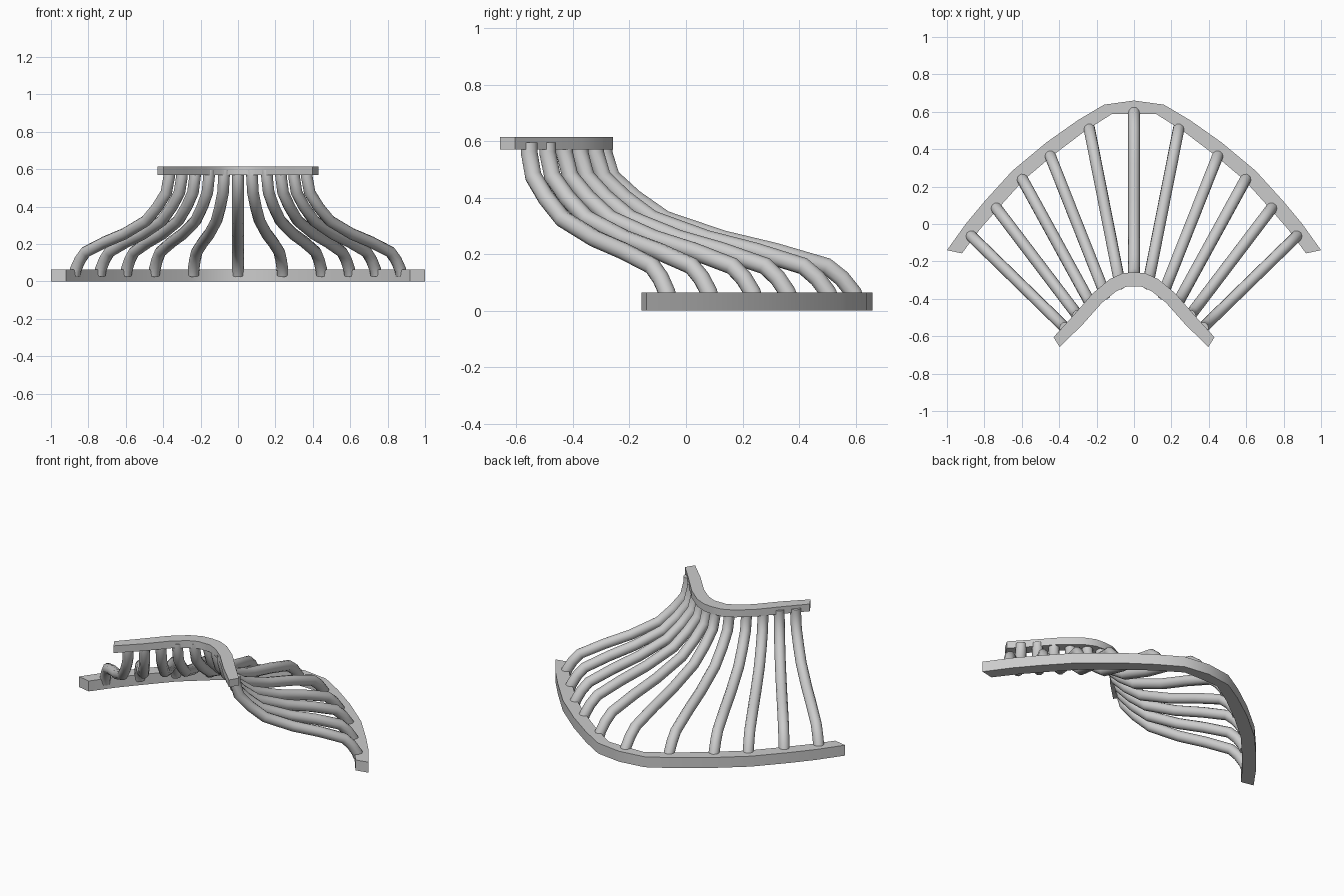
import bpy

if "Cube" in bpy.data.objects:
    bpy.data.objects.remove(bpy.data.objects["Cube"])


def finish(ob):
    bpy.ops.object.select_all(action='DESELECT')
    ob.select_set(True)
    bpy.context.view_layer.objects.active = ob
    bpy.ops.object.shade_smooth_by_angle(angle=0.7)


def mirrored(half):
    # half starts on the centre line; returns the full left-to-right path
    return [(-x, y) for x, y in reversed(half[1:])] + half


def rail(name, back, front, z0, z1):
    back, front = mirrored(back), mirrored(front)
    verts, faces = [], []
    for (bx, by), (fx, fy) in zip(back, front):
        verts += [(bx, by, z0), (bx, by, z1), (fx, fy, z1), (fx, fy, z0)]
    n = len(back)
    for i in range(n - 1):
        for k in range(4):
            a, b = 4 * i + k, 4 * i + (k + 1) % 4
            faces.append((a, a + 4, b + 4, b))
    faces += [(0, 1, 2, 3), tuple(4 * (n - 1) + k for k in (3, 2, 1, 0))]
    me = bpy.data.meshes.new(name)
    me.from_pydata(verts, [], faces)
    ob = bpy.data.objects.new(name, me)
    bpy.context.collection.objects.link(ob)
    bpy.context.view_layer.objects.active = ob
    ob.select_set(True)
    bpy.ops.object.mode_set(mode='EDIT')
    bpy.ops.mesh.select_all(action='SELECT')
    bpy.ops.mesh.normals_make_consistent(inside=False)
    bpy.ops.object.mode_set(mode='OBJECT')
    finish(ob)


# Curved rails
rail("lower_rail",
     [(0, .66), (.16, .638), (.30, .555), (.47, .435), (.65, .285), (.80, .12), (.90, 0), (1, -.14)],
     [(0, .59), (.12, .587), (.265, .495), (.43, .37), (.59, .235), (.725, .085), (.825, -.03), (.92, -.157)],
     0, .065)
rail("upper_rail",
     [(0, -.258), (.06, -.263), (.13, -.295), (.22, -.37), (.33, -.495), (.43, -.605)],
     [(0, -.335), (.04, -.335), (.095, -.36), (.17, -.42), (.277, -.54), (.398, -.658)],
     .57, .615)

# S-shaped spindles: horizontal fraction from top to bottom, and height
PROFILE = [(0, .595), (0, .56), (.03, .475), (.12, .40), (.24, .325), (.47, .255),
           (.68, .21), (.88, .158), (.94, .115), (.985, .065), (1, .035)]
SPINDLES = [((0, -.29), (0, .605)), ((.075, -.32), (.24, .515)),
            ((.155, -.375), (.45, .37)), ((.23, -.43), (.60, .245)),
            ((.30, -.49), (.74, .09)), ((.368, -.555), (.875, -.06))]


def spindle(name, top, bottom, side):
    cu = bpy.data.curves.new(name, 'CURVE')
    cu.dimensions = '3D'
    cu.bevel_depth = .031
    cu.bevel_resolution = 3
    cu.use_fill_caps = True
    sp = cu.splines.new('POLY')
    sp.points.add(len(PROFILE) - 1)
    for p, (t, z) in zip(sp.points, PROFILE):
        p.co = (side * (top[0] + t * (bottom[0] - top[0])),
                top[1] + t * (bottom[1] - top[1]), z, 1)
    ob = bpy.data.objects.new(name, cu)
    bpy.context.collection.objects.link(ob)
    bpy.ops.object.select_all(action='DESELECT')
    ob.select_set(True)
    bpy.context.view_layer.objects.active = ob
    bpy.ops.object.convert(target='MESH')
    finish(bpy.context.object)


for i, (top, bottom) in enumerate(SPINDLES):
    for side in ((1,) if i == 0 else (1, -1)):
        spindle(f"spindle_{i}_{'right' if side > 0 else 'left'}", top, bottom, side)
